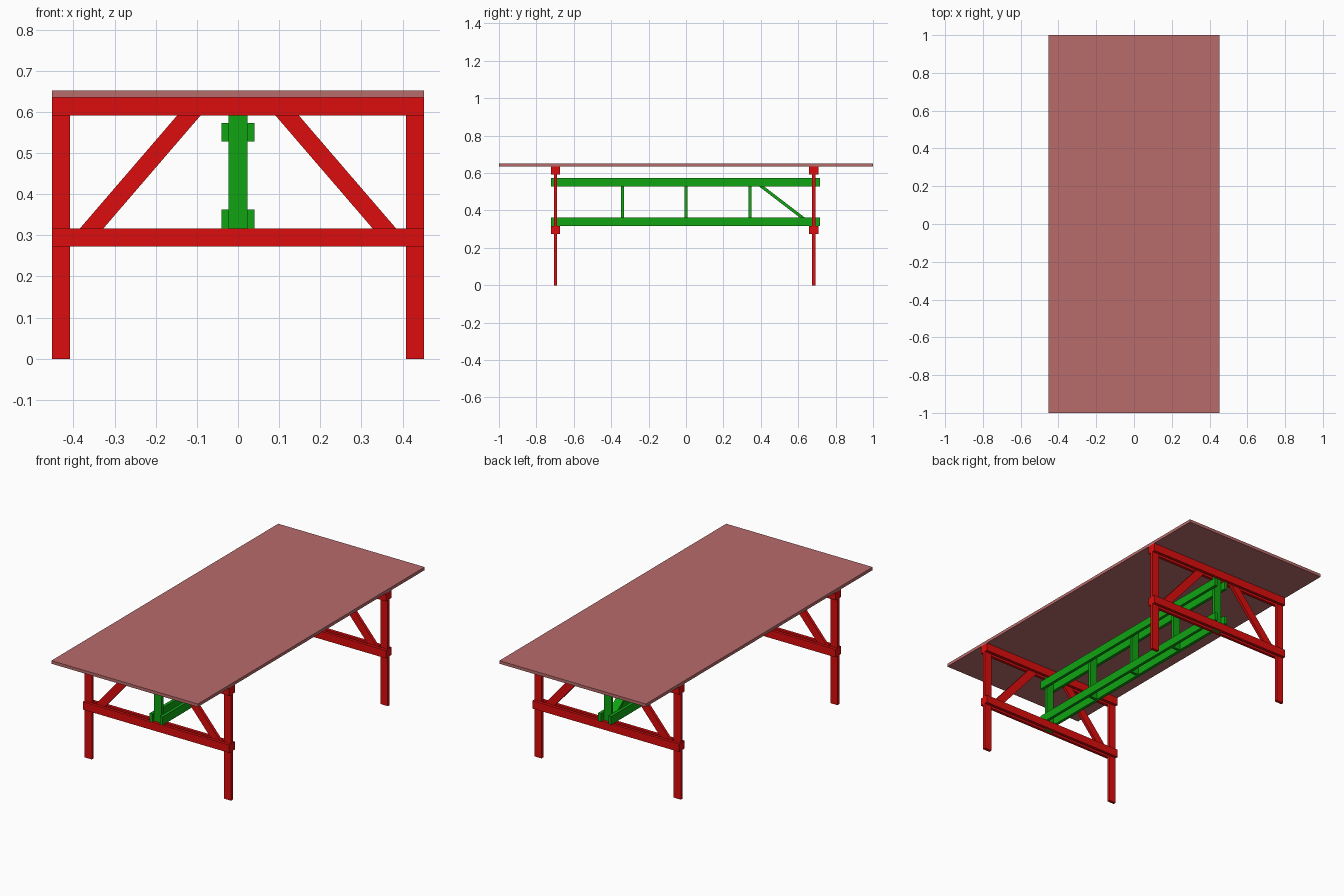
import bpy

if "Cube" in bpy.data.objects:
    bpy.data.objects.remove(bpy.data.objects["Cube"])


def material(name, color):
    m = bpy.data.materials.new(name)
    m.diffuse_color = (*color, 1)
    m.use_nodes = True
    m.node_tree.nodes["Principled BSDF"].inputs["Base Color"].default_value = m.diffuse_color
    return m


RED = material("red_paint", (0.72, 0.004, 0.004))
GREEN = material("green_paint", (0.005, 0.37, 0.006))
TOP = material("dusty_red", (0.48, 0.145, 0.145))


def add_mesh(name, verts, faces, mat):
    mesh = bpy.data.meshes.new(name)
    mesh.from_pydata(verts, [], faces)
    mesh.materials.append(mat)
    obj = bpy.data.objects.new(name, mesh)
    bpy.context.collection.objects.link(obj)
    return obj


def prism(name, profile, axis, lo, hi, mat):
    """Extrude a counter-clockwise quad profile along axis x or y."""
    def place(p, t):
        return (t, p[0], p[1]) if axis == "x" else (p[0], t, p[1])
    verts = [place(p, t) for t in (lo, hi) for p in profile]
    faces = [(3, 2, 1, 0), (4, 5, 6, 7)] + [
        (i, (i + 1) % 4, (i + 1) % 4 + 4, i + 4) for i in range(4)]
    if axis == "y":
        faces = [f[::-1] for f in faces]
    return add_mesh(name, verts, faces, mat)


def board(name, x, y, z, mat):
    return prism(name, [(y[0], z[0]), (y[1], z[0]), (y[1], z[1]), (y[0], z[1])],
                 "x", x[0], x[1], mat)


T = 0.0165          # board thickness
HALF = 0.452        # half table width
LOW, HIGH = (0.273, 0.317), (0.591, 0.635)

# Table top
board("table_top", (-HALF, HALF), (-1, 1), (0.635, 0.652), TOP)

# End trestles: legs and braces sandwiched between doubled rails
for end, yc in (("front", -0.698), ("back", 0.683)):
    core = (yc - T / 2, yc + T / 2)
    for level, z in (("lower", LOW), ("upper", HIGH)):
        board(f"{end}_{level}_outer_rail", (-HALF, HALF), (yc - 1.5 * T, core[0]), z, RED)
        board(f"{end}_{level}_inner_rail", (-HALF, HALF), (core[1], yc + 1.5 * T), z, RED)
    for side, s in (("left", -1), ("right", 1)):
        board(f"{end}_{side}_leg", sorted((s * 0.408, s * HALF)), core, (0, 0.635), RED)
        z0, z1 = LOW[1] - 0.028, HIGH[0] + 0.028
        prof = [(s * 0.408, z0), (s * 0.351, z0), (s * 0.067, z1), (s * 0.124, z1)]
        prism(f"{end}_{side}_brace", prof if s < 0 else prof[::-1],
              "y", *core, RED)
    # Stretcher end post, held in the trestle core
    board(f"{end}_stretcher_post", (-0.023, 0.023), core, (LOW[0], HIGH[1]), GREEN)

# Long stretcher: paired planks on both sides of the posts
for level, z in (("lower", (0.317, 0.363)), ("upper", (0.528, 0.573))):
    for side, x in (("left", (-0.04, -0.023)), ("right", (0.023, 0.04))):
        board(f"stretcher_{level}_{side}_plank", x, (-0.722, 0.717), z, GREEN)

# Inner posts
for i, y in enumerate((-0.339, 0.001, 0.343)):
    board(f"stretcher_inner_post_{i + 1}", (-0.023, 0.023),
          (y - T / 2, y + T / 2), (0.317, 0.573), GREEN)

# Diagonal stretcher brace
prism("stretcher_diagonal",
      [(0.65, 0.33), (0.677, 0.33), (0.376, 0.56), (0.349, 0.56)],
      "x", -0.023, 0.023, GREEN)
